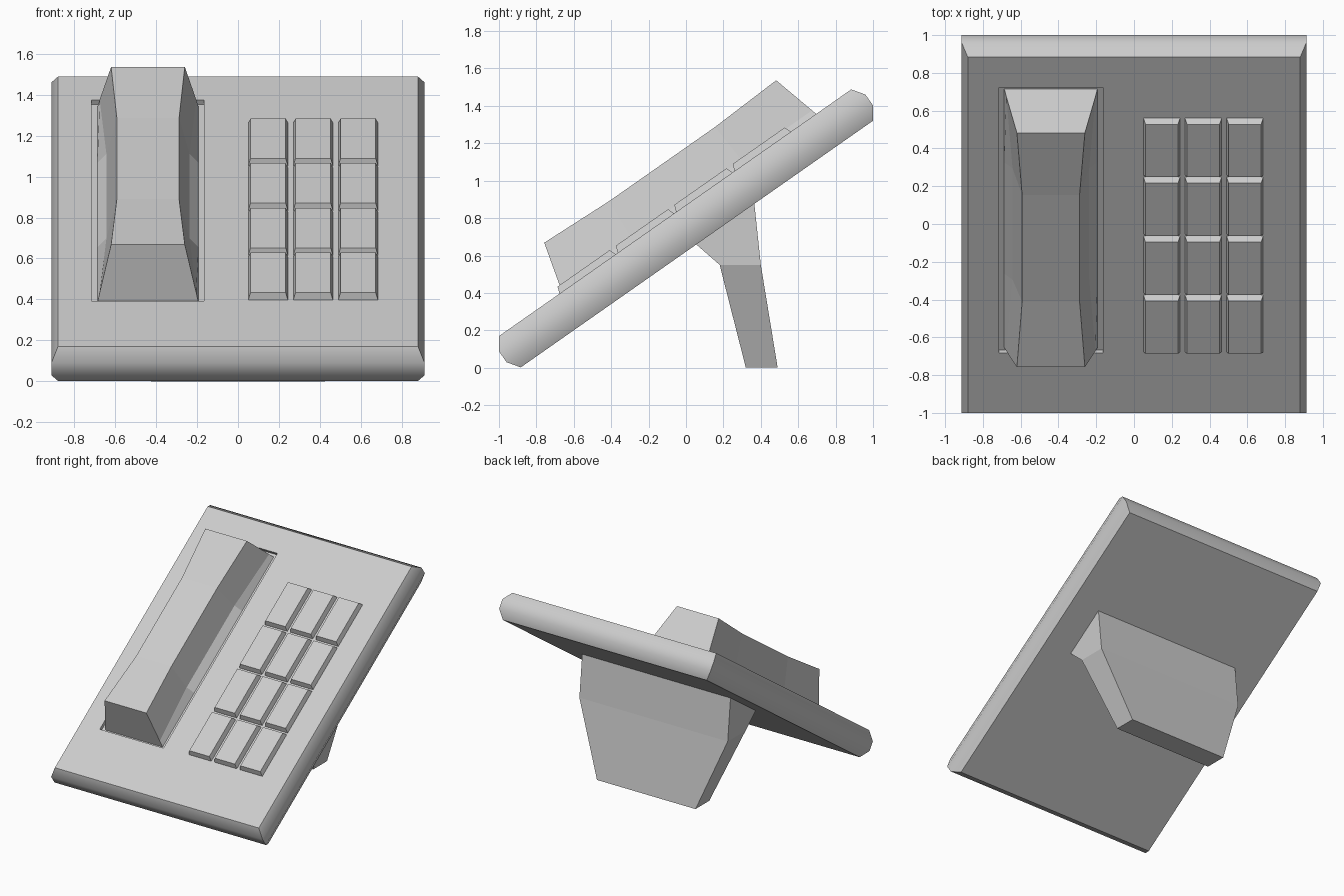
import bpy, bmesh
from math import radians
from mathutils import Matrix

if "Cube" in bpy.data.objects:
    bpy.data.objects.remove(bpy.data.objects["Cube"])

# The body, keys and handset are built flat, then tilted together
TILT = Matrix.Translation((0, 0, 0.745)) @ Matrix.Rotation(radians(35), 4, 'X')


def loft(name, rings, matrix=Matrix()):
    """Skin equal-length rings of points and cap both ends."""
    bm = bmesh.new()
    vr = [[bm.verts.new(p) for p in r] for r in rings]
    for a, b in zip(vr, vr[1:]):
        for i in range(len(a)):
            j = (i + 1) % len(a)
            bm.faces.new((a[i], a[j], b[j], b[i]))
    bm.faces.new(vr[0])
    bm.faces.new(vr[-1])
    bmesh.ops.recalc_face_normals(bm, faces=bm.faces)
    mesh = bpy.data.meshes.new(name)
    bm.to_mesh(mesh)
    bm.free()
    ob = bpy.data.objects.new(name, mesh)
    bpy.context.collection.objects.link(ob)
    ob.matrix_world = matrix
    return ob


def rect(cx, cy, hx, hy, z):
    return [(cx + sx * hx, cy + sy * hy, z)
            for sx, sy in ((-1, -1), (1, -1), (1, 1), (-1, 1))]


# Body slab with rounded rim
body = loft("body", [rect(0, 0, hx, hy, z) for hx, hy, z in (
    (0.88, 1.15, -0.102), (0.912, 1.196, -0.036),
    (0.912, 1.196, 0.036), (0.88, 1.15, 0.102))], TILT)

# Handset recess cut into the body
HX, HU = -0.44, 0.092
cutter = loft("recess_cutter", [rect(HX, HU + 0.003, 0.275, 0.857, z)
                                for z in (0.076, 0.2)], TILT)
cutter.hide_render = True
bpy.context.view_layer.update()
mod = body.modifiers.new("recess", 'BOOLEAN')
mod.operation = 'DIFFERENCE'
mod.solver = 'EXACT'
mod.object = cutter
bpy.context.view_layer.objects.active = body
body.select_set(True)
bpy.ops.object.modifier_apply(modifier=mod.name)
bpy.data.objects.remove(cutter)
bpy.ops.object.shade_smooth_by_angle(angle=radians(45))

# Handset: (half width, distance from middle, height) for top, middle, bottom
end = [(0.18, 0.757, 0.372), (0.236, 0.822, 0.13), (0.247, 0.836, 0.077)]
waist = [(0.152, 0.345, 0.355), (0.203, 0.36, 0.13), (0.247, 0.36, 0.077)]


def handset_ring(section, side):
    right = [(HX + w, HU + side * u, n) for w, u, n in section]
    left = [(HX - w, HU + side * u, n) for w, u, n in section]
    return right + left[::-1]


loft("handset", [handset_ring(end, -1), handset_ring(waist, -1),
                 handset_ring(waist, 1), handset_ring(end, 1)], TILT)

# Keypad, three columns by four rows
for row in range(4):
    for col in range(3):
        x, u = 0.147 + 0.22 * col, -0.571 + 0.381 * row
        loft(f"key_{row + 1}_{col + 1}",
             [rect(x, u, 0.0975, 0.184, 0.095), rect(x, u, 0.0965, 0.183, 0.104),
              rect(x, u, 0.086, 0.17, 0.139)], TILT)

# Rear stand: (half width, front y, front z, back y, back z)
loft("stand", [[(-w, y0, z0), (w, y0, z0), (w, y1, z1), (-w, y1, z1)]
               for w, y0, z0, y1, z1 in (
    (0.425, 0.32, 0, 0.49, 0), (0.64, 0.18, 0.55, 0.40, 0.55),
    (0.64, 0.02, 0.69, 0.36, 0.93))])
